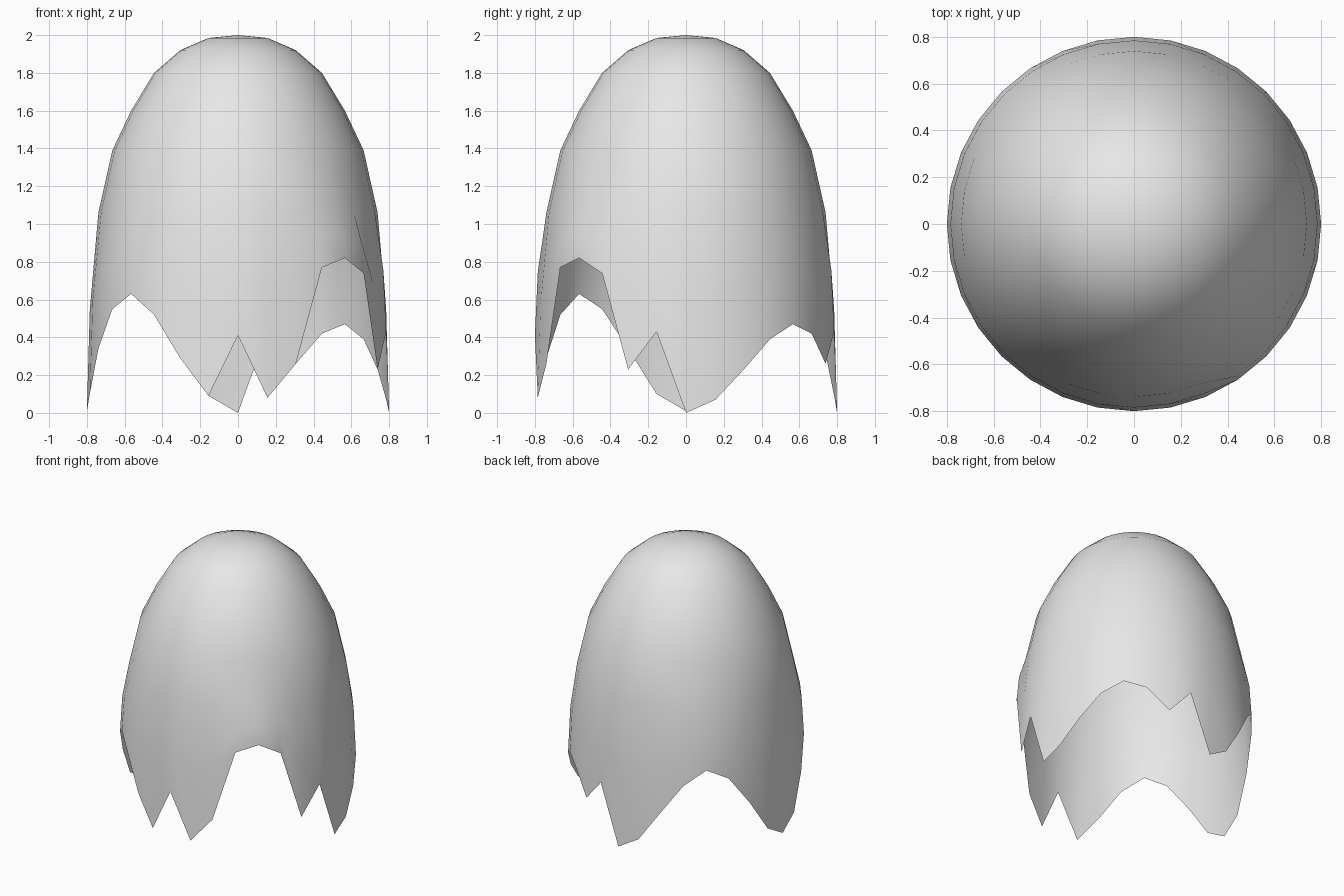
import bpy
import bmesh
from math import sin, cos, pi

cube = bpy.data.objects.get("Cube")
if cube:
    bpy.data.objects.remove(cube, do_unlink=True)

SEGMENTS = 32
RADIUS = 0.8
RING_STEP = pi / 16

# Heights of the fixed dome rings, from just below the crown downwards
ring_heights = [1.985, 1.92, 1.8, 1.6, 1.39, 1.06]

# Height of the jagged rim, going round from +x towards +y
rim_heights = [
    0, .07, .23, .39, .47, .42, .26, .43,
    0, .09, .31, .52, .63, .55, .34, .1,
    .01, .1, .34, .55, .63, .52, .29, .09,
    .41, .08, .26, .77, .82, .74, .23, .43,
]

# The ring above the rim follows the rim at half strength
lower_heights = [0.54 + 0.5 * z for z in rim_heights]
rows = [[z] * SEGMENTS for z in ring_heights] + [lower_heights, rim_heights]


def add_ring(bm, radius, heights):
    step = 2 * pi / SEGMENTS
    return [bm.verts.new((radius * cos(i * step), radius * sin(i * step), z))
            for i, z in enumerate(heights)]


# Open shell: crown fan, then bands of quads down to the rim
bm = bmesh.new()
crown = bm.verts.new((0, 0, 2))
rings = [add_ring(bm, RADIUS * sin((k + 1) * RING_STEP), heights)
         for k, heights in enumerate(rows)]
for i in range(SEGMENTS):
    j = (i + 1) % SEGMENTS
    bm.faces.new((crown, rings[0][i], rings[0][j]))
    for upper, lower in zip(rings, rings[1:]):
        bm.faces.new((upper[i], lower[i], lower[j], upper[j]))
for face in bm.faces:
    face.smooth = True

mesh = bpy.data.meshes.new("jagged_shell")
bm.to_mesh(mesh)
bm.free()
shell = bpy.data.objects.new("jagged_shell", mesh)
bpy.context.collection.objects.link(shell)

# Plain light grey
grey = bpy.data.materials.new("light_grey")
grey.use_nodes = True
colour = (0.8, 0.8, 0.8, 1)
grey.diffuse_color = colour
grey.node_tree.nodes["Principled BSDF"].inputs["Base Color"].default_value = colour
mesh.materials.append(grey)
